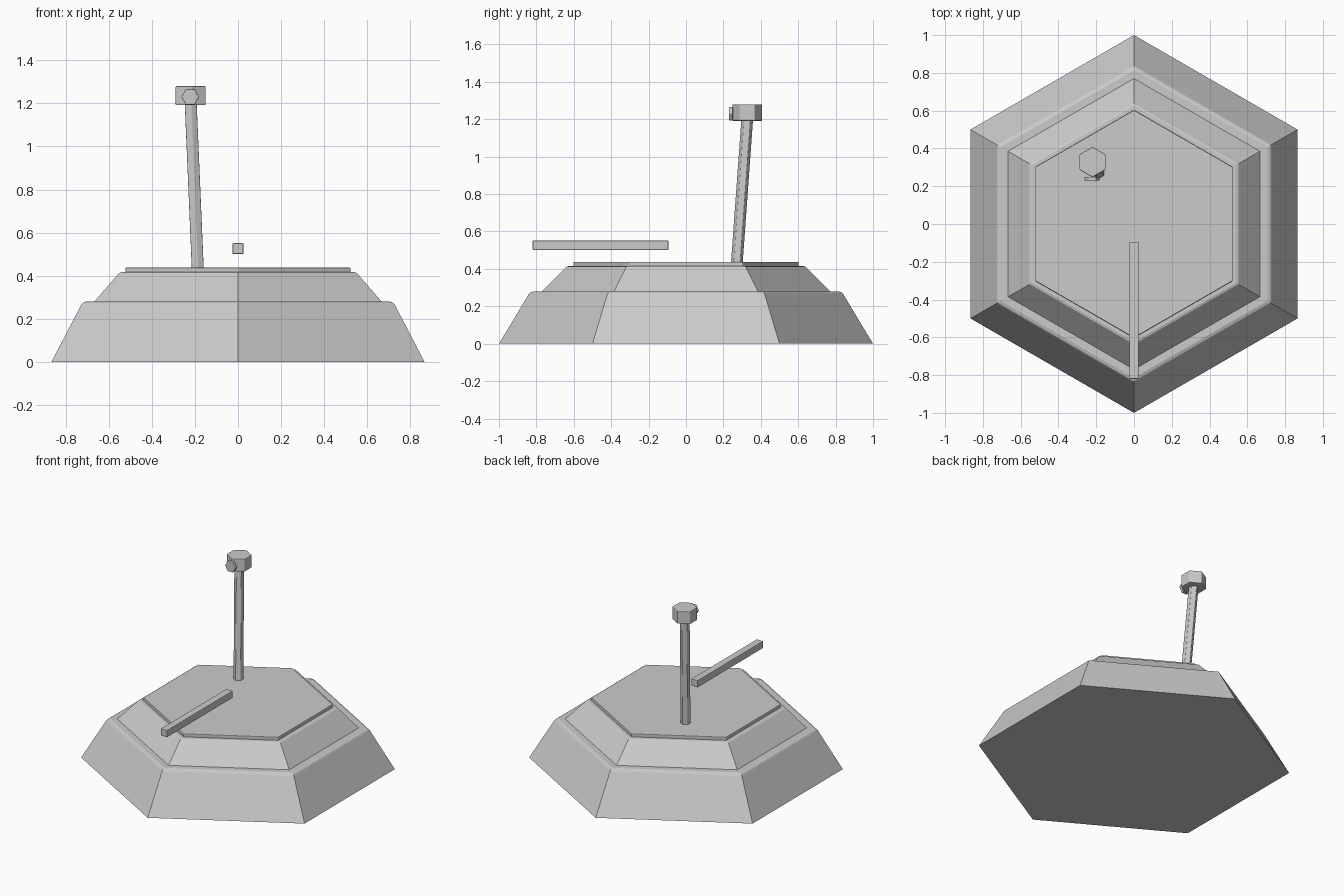
import bpy, bmesh, math
from mathutils import Vector

if "Cube" in bpy.data.objects:
    bpy.data.objects.remove(bpy.data.objects["Cube"])


def finish(name, bm, bevel=0.0):
    bmesh.ops.recalc_face_normals(bm, faces=bm.faces)
    mesh = bpy.data.meshes.new(name)
    bm.to_mesh(mesh)
    bm.free()
    ob = bpy.data.objects.new(name, mesh)
    bpy.context.collection.objects.link(ob)
    if bevel:
        mod = ob.modifiers.new("edge_bevel", 'BEVEL')
        mod.width = bevel
        mod.segments = 2
        mod.limit_method = 'ANGLE'
        mod.angle_limit = math.radians(30)
    return ob


def hex_stack(name, rings, loc=(0, 0, 0), bevel=0.0):
    """Hexagonal solid from (radius, z) rings, corners on the y axis."""
    bm = bmesh.new()
    loops = []
    for r, z in rings:
        loops.append([bm.verts.new((r * math.sin(i * math.pi / 3),
                                    r * math.cos(i * math.pi / 3), z)) for i in range(6)])
    bm.faces.new(loops[0])
    bm.faces.new(loops[-1])
    for a, b in zip(loops, loops[1:]):
        for i in range(6):
            j = (i + 1) % 6
            bm.faces.new((a[i], a[j], b[j], b[i]))
    ob = finish(name, bm, bevel)
    ob.location = loc
    return ob


def hex_rod(name, start, end, radius, bevel=0.0):
    """Hexagonal rod between two points."""
    start, end = Vector(start), Vector(end)
    axis = end - start
    ob = hex_stack(name, [(radius, -axis.length / 2), (radius, axis.length / 2)],
                   (start + end) / 2, bevel)
    ob.rotation_euler = Vector((0, 0, 1)).rotation_difference(axis).to_euler()
    return ob


# Stepped hexagonal base with softened upper rims
hex_stack("lower_base", [(1.0, 0), (0.84, 0.266), (0.833, 0.274), (0.815, 0.28)])
hex_stack("upper_base", [(0.775, 0.275), (0.645, 0.405), (0.638, 0.412), (0.625, 0.416)])
hex_stack("top_plate", [(0.603, 0.41), (0.603, 0.438)], bevel=0.004)

# Leaning post with its hexagonal head
hex_rod("post", (-0.187, 0.272, 0.435), (-0.22, 0.328, 1.21), 0.032, 0.003)
hex_stack("post_head", [(0.08, 1.192), (0.08, 1.28)], (-0.22, 0.328, 0), 0.004)

# Small knob on the front of the head, corners pointing sideways
knob = hex_rod("head_knob", (-0.222, 0.25, 1.23), (-0.222, 0.23, 1.23), 0.041, 0.003)
knob.rotation_euler = (math.pi / 2, math.pi / 6, 0)

# Floating square bar
bm = bmesh.new()
bmesh.ops.create_cube(bm, size=1)
bmesh.ops.scale(bm, vec=(0.05, 0.726, 0.05), verts=bm.verts)
bar = finish("floating_bar", bm, 0.004)
bar.location = (0, -0.457, 0.526)
